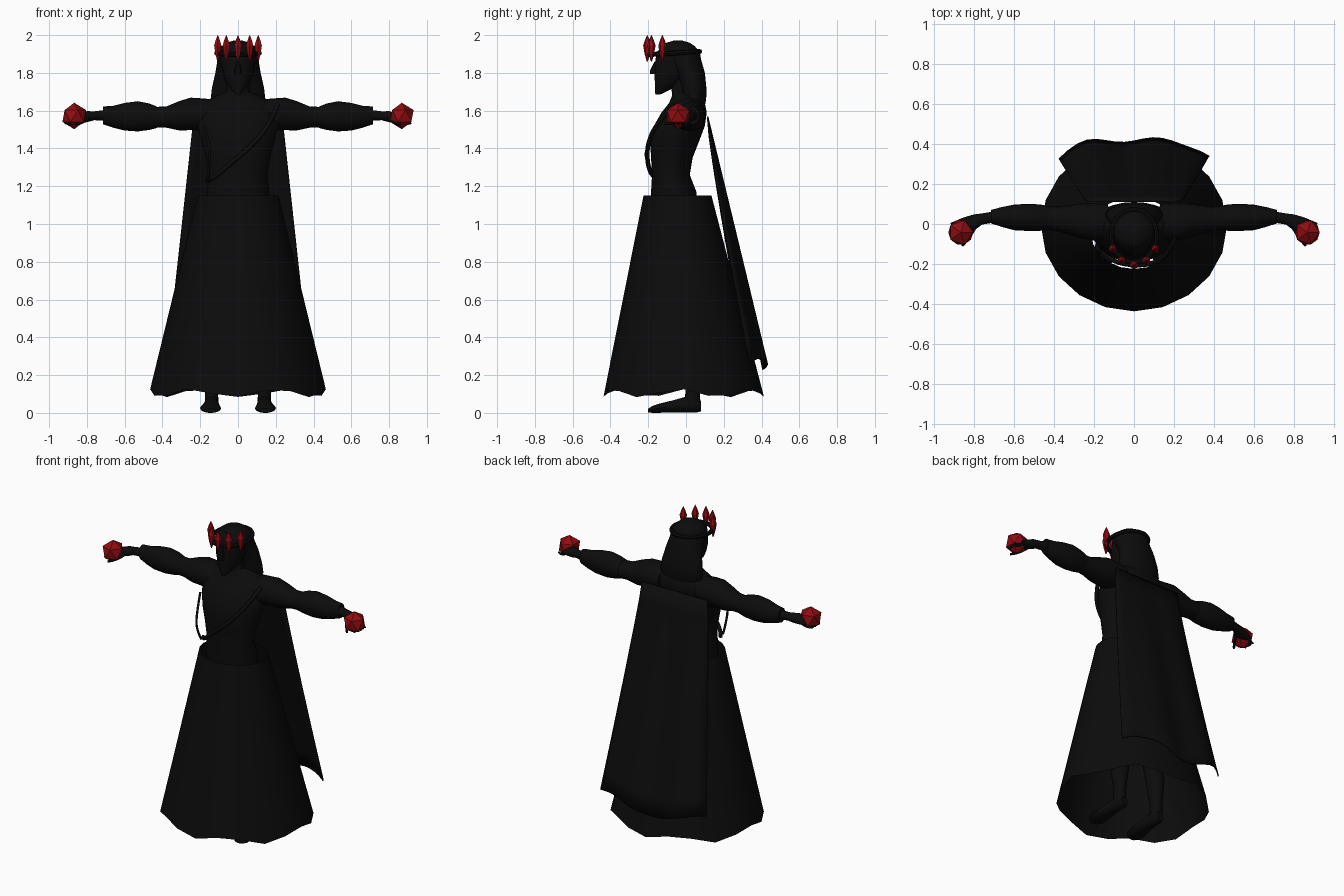
import bpy, bmesh, math
from mathutils import Vector

def material(name, rgb):
    m = bpy.data.materials.new(name)
    m.diffuse_color = (*rgb, 1)
    return m

BLACK = material("black cloth", (0.0035, 0.0035, 0.0035))
RED = material("red crystal", (0.28, 0.004, 0.006))

def finish(name, bm, mat, smooth=True):
    bmesh.ops.recalc_face_normals(bm, faces=bm.faces)
    me = bpy.data.meshes.new(name)
    bm.to_mesh(me)
    bm.free()
    me.materials.append(mat)
    ob = bpy.data.objects.new(name, me)
    bpy.context.collection.objects.link(ob)
    if smooth:
        bpy.ops.object.select_all(action='DESELECT')
        ob.select_set(True)
        bpy.context.view_layer.objects.active = ob
        bpy.ops.object.shade_smooth_by_angle(angle=math.radians(40))
    return ob

def loft(name, rings, axis='z', n=20, mirror=1, mat=BLACK):
    """Elliptical rings (position, centre a, centre b, radius a, radius b) along an axis."""
    bm = bmesh.new()
    loops = []
    for p, ca, cb, ra, rb in rings:
        loop = []
        for i in range(n):
            t = 2 * math.pi * i / n
            a, b = ca + ra * math.cos(t), cb + rb * math.sin(t)
            v = {'z': (a, b, p), 'x': (p, a, b), 'y': (a, p, b)}[axis]
            loop.append(bm.verts.new((v[0] * mirror, v[1], v[2])))
        loops.append(loop)
    for l0, l1 in zip(loops, loops[1:]):
        for i in range(n):
            j = (i + 1) % n
            bm.faces.new((l0[i], l0[j], l1[j], l1[i]))
    bm.faces.new(loops[0])
    bm.faces.new(loops[-1])
    return finish(name, bm, mat)

def tube(name, points, radius, mirror=1, ends=1.0):
    """Round strand through a few points."""
    cu = bpy.data.curves.new(name, 'CURVE')
    cu.dimensions = '3D'
    cu.bevel_depth = radius
    cu.bevel_resolution = 2
    cu.resolution_u = 6
    cu.use_fill_caps = True
    sp = cu.splines.new('NURBS')
    sp.points.add(len(points) - 1)
    for q, (x, y, z) in zip(sp.points, points):
        q.co = (x * mirror, y, z, 1)
    sp.points[-1].radius = ends
    sp.use_endpoint_u = True
    sp.order_u = 3
    cu.materials.append(BLACK)
    ob = bpy.data.objects.new(name, cu)
    bpy.context.collection.objects.link(ob)
    return ob

# Skirt: open flared cone with a wavy hem
bm = bmesh.new()
N, ROWS = 20, 6
rows = []
for r in range(ROWS + 1):
    t = r / ROWS
    row = []
    for i in range(N):
        a = 2 * math.pi * i / N - math.pi / 2
        z = 1.15 - 1.045 * t + 0.022 * t * math.cos(6 * a + 0.4)
        rx, ry, cy = 0.215 + 0.25 * t, 0.18 + 0.245 * t, -0.045 + 0.033 * t
        row.append(bm.verts.new((rx * math.cos(a), cy + ry * math.sin(a), z)))
    rows.append(row)
for r0, r1 in zip(rows, rows[1:]):
    for i in range(N):
        j = (i + 1) % N
        bm.faces.new((r0[i], r0[j], r1[j], r1[i]))
finish("skirt", bm, BLACK)

# Cape: sheet hanging from the shoulders, its edges curling forward
bm = bmesh.new()
NU, NT = 16, 12
grid = []
for k in range(NT + 1):
    t = k / NT
    row = []
    for i in range(NU + 1):
        u = 2 * i / NU - 1
        z = 1.57 - 1.31 * t - 0.03 * t ** 4 * math.cos(4 * u + 0.5)
        y = 0.118 + 0.305 * t - 0.085 * t ** 0.7 * u ** 4 + 0.012 * t * math.cos(7 * u - 2)
        row.append(bm.verts.new((u * (0.235 + 0.143 * t), y, z)))
    grid.append(row)
for g0, g1 in zip(grid, grid[1:]):
    for i in range(NU):
        bm.faces.new((g0[i], g0[i + 1], g1[i + 1], g1[i]))
cape = finish("cape", bm, BLACK)
cape.modifiers.new("thickness", 'SOLIDIFY').thickness = 0.008

# Torso and neck
loft("torso", [
    (0.95, 0, -0.05, 0.15, 0.10), (1.08, 0, -0.06, 0.17, 0.12),
    (1.17, 0, -0.065, 0.165, 0.12), (1.26, 0, -0.08, 0.155, 0.10),
    (1.35, 0, -0.075, 0.17, 0.11), (1.44, 0, -0.06, 0.195, 0.13),
    (1.52, 0, -0.035, 0.215, 0.135), (1.59, 0, -0.01, 0.215, 0.12),
    (1.64, 0, 0.005, 0.19, 0.095), (1.675, 0, 0.0, 0.12, 0.075),
    (1.70, 0, -0.01, 0.065, 0.065), (1.78, 0, -0.03, 0.06, 0.06)], n=24)

# Head with pointed chin
loft("face", [
    (1.685, 0, -0.15, 0.012, 0.012), (1.71, 0, -0.125, 0.035, 0.04),
    (1.75, 0, -0.09, 0.065, 0.075), (1.80, 0, -0.075, 0.082, 0.092),
    (1.86, 0, -0.065, 0.09, 0.098), (1.91, 0, -0.055, 0.09, 0.10),
    (1.95, 0, -0.05, 0.06, 0.07)], n=20)
loft("nose", [(1.795, 0, -0.172, 0.018, 0.018), (1.81, 0, -0.172, 0.018, 0.02),
              (1.86, 0, -0.155, 0.009, 0.012)], n=8)

# Long hair falling to the shoulders
loft("hair", [
    (1.625, 0, 0.055, 0.11, 0.045), (1.66, 0, 0.045, 0.145, 0.062),
    (1.72, 0, 0.04, 0.138, 0.068), (1.80, 0, 0.022, 0.12, 0.078),
    (1.87, 0, -0.015, 0.108, 0.095), (1.91, 0, -0.035, 0.103, 0.108),
    (1.94, 0, -0.04, 0.088, 0.088), (1.96, 0, -0.042, 0.06, 0.06),
    (1.972, 0, -0.042, 0.02, 0.02)], n=24)

# Circlet with five upright crystal shards
bpy.ops.mesh.primitive_torus_add(major_segments=32, minor_segments=8, major_radius=0.12,
                                 minor_radius=0.013, location=(0, -0.06, 1.905),
                                 rotation=(0.06, 0, 0))
ring = bpy.context.object
ring.name = "circlet"
ring.scale = (0.95, 1.1, 1)
ring.data.materials.append(BLACK)
bpy.ops.object.shade_smooth_by_angle()
for i, (x, y) in enumerate([(-0.107, -0.125), (-0.062, -0.183), (0, -0.205),
                            (0.062, -0.183), (0.107, -0.125)]):
    bm = bmesh.new()
    prof = [(1.86, 0.003), (1.90, 0.014), (1.945, 0.022), (1.975, 0.012), (2.0, 0.001)]
    loops = [[bm.verts.new((x + r * math.cos(k * math.tau / 6 + 0.5),
                            y + r * math.sin(k * math.tau / 6 + 0.5), z))
              for k in range(6)] for z, r in prof]
    for l0, l1 in zip(loops, loops[1:]):
        for k in range(6):
            bm.faces.new((l0[k], l0[(k + 1) % 6], l1[(k + 1) % 6], l1[k]))
    bm.faces.new(loops[0])
    bm.faces.new(loops[-1])
    finish(f"crown_shard_{i + 1}", bm, RED, smooth=False)

# Sash crossing the chest, and its loose cord
tube("chest_sash", [(0.21, -0.06, 1.63), (0.17, -0.16, 1.53), (0.08, -0.205, 1.42),
                    (-0.04, -0.205, 1.32), (-0.13, -0.175, 1.24), (-0.165, -0.12, 1.23)], 0.012)
tube("chest_cord", [(-0.18, -0.13, 1.52), (-0.15, -0.21, 1.42), (-0.15, -0.215, 1.32),
                    (-0.16, -0.15, 1.23)], 0.007)

for side, s in (("left", 1), ("right", -1)):
    # Arm, sleeve and hand
    loft(side + "_upper_arm", [
        (0.13, 0.01, 1.585, 0.09, 0.075), (0.19, 0.01, 1.58, 0.095, 0.085),
        (0.25, 0.015, 1.583, 0.09, 0.086), (0.31, 0.02, 1.573, 0.078, 0.078),
        (0.38, 0.025, 1.566, 0.062, 0.056), (0.44, 0.03, 1.565, 0.058, 0.055),
        (0.50, 0.03, 1.565, 0.055, 0.055)], 'x', 20, s)
    loft(side + "_sleeve", [
        (0.43, 0.03, 1.565, 0.060, 0.057), (0.47, 0.032, 1.568, 0.066, 0.07),
        (0.53, 0.033, 1.57, 0.068, 0.08), (0.60, 0.033, 1.568, 0.064, 0.073),
        (0.66, 0.035, 1.568, 0.05, 0.058), (0.715, 0.037, 1.575, 0.034, 0.047)], 'x', 20, s)
    loft(side + "_hand", [
        (0.70, 0.035, 1.575, 0.028, 0.030), (0.76, 0.025, 1.573, 0.028, 0.024),
        (0.80, 0.008, 1.568, 0.040, 0.030), (0.84, -0.005, 1.56, 0.042, 0.026),
        (0.875, -0.01, 1.55, 0.034, 0.016)], 'x', 14, s)
    for k in range(4):
        y = 0.02 - 0.022 * k
        tube(f"{side}_finger_{k + 1}", [(0.85, y, 1.55), (0.89, y - 0.01, 1.525),
                                        (0.915, y - 0.02, 1.535)], 0.009, s, 0.6)
    tube(side + "_thumb", [(0.80, -0.02, 1.56), (0.83, -0.07, 1.53), (0.86, -0.11, 1.53)],
         0.011, s, 0.6)

    # Faceted crystal orb
    bpy.ops.mesh.primitive_ico_sphere_add(subdivisions=1, radius=0.07,
                                          location=(s * 0.867, -0.042, 1.572))
    orb = bpy.context.object
    orb.name = side + "_orb"
    orb.data.materials.append(RED)

    # Leg and bare foot
    loft(side + "_leg", [
        (0.04, 0.14, 0.035, 0.036, 0.042), (0.12, 0.14, 0.035, 0.035, 0.038),
        (0.30, 0.135, 0.03, 0.055, 0.06), (0.50, 0.12, 0.0, 0.052, 0.055),
        (0.75, 0.1, -0.03, 0.075, 0.08), (1.0, 0.08, -0.05, 0.075, 0.09)], 'z', 16, s)
    loft(side + "_foot", [
        (0.08, 0.138, 0.035, 0.022, 0.027), (0.055, 0.138, 0.042, 0.036, 0.04),
        (0.0, 0.14, 0.045, 0.038, 0.043), (-0.07, 0.142, 0.035, 0.046, 0.033),
        (-0.14, 0.145, 0.026, 0.056, 0.025), (-0.18, 0.145, 0.019, 0.05, 0.018),
        (-0.2, 0.145, 0.014, 0.03, 0.01)], 'y', 14, s)
    bpy.data.objects[side + "_foot"].location.z = -0.001
